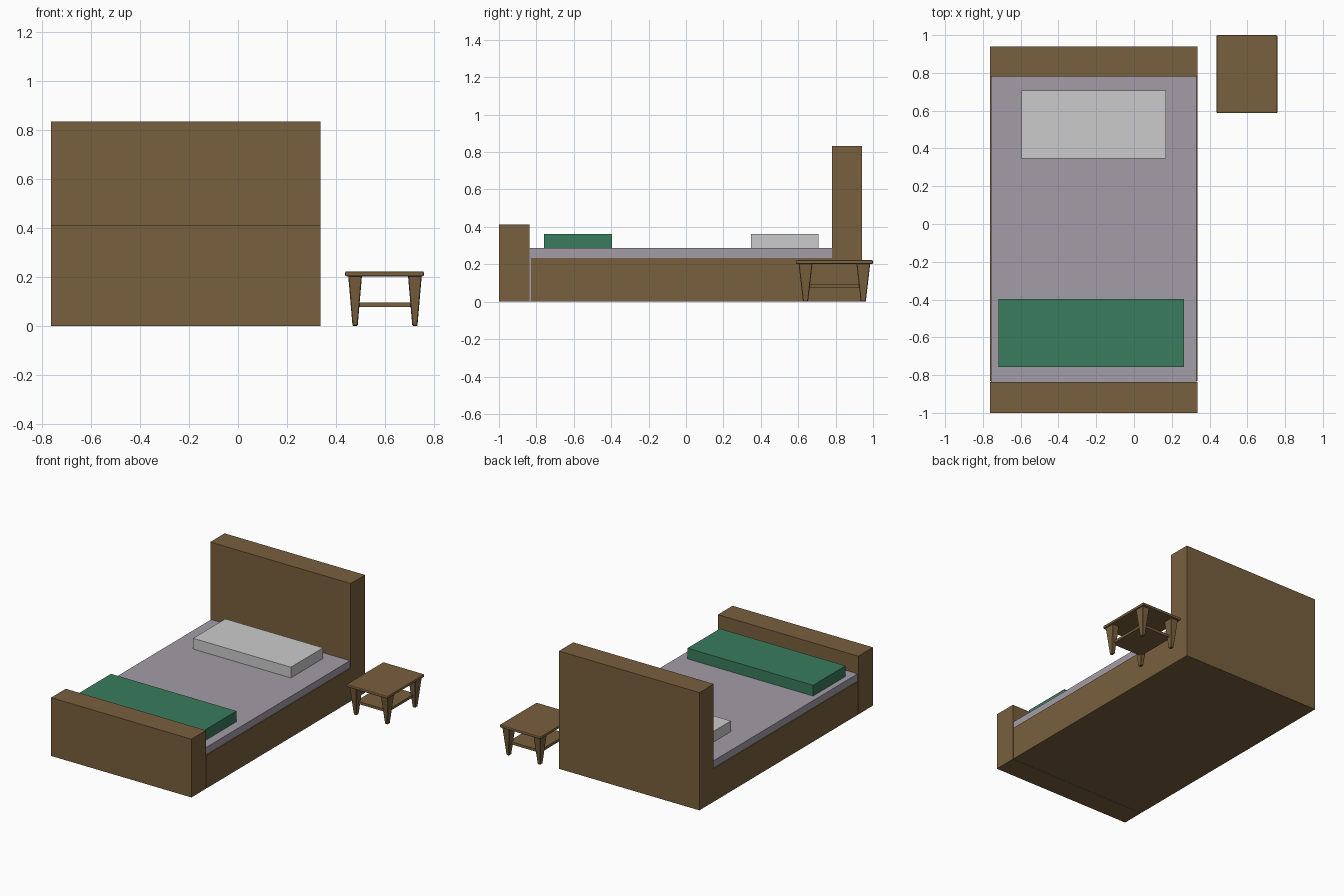
import bpy, bmesh

if "Cube" in bpy.data.objects:
    bpy.data.objects.remove(bpy.data.objects["Cube"])

def material(name, color):
    m = bpy.data.materials.new(name)
    m.diffuse_color = (*color, 1)
    m.use_nodes = True
    m.node_tree.nodes["Principled BSDF"].inputs["Base Color"].default_value = m.diffuse_color
    return m

WOOD = material("wood", (0.19, 0.115, 0.048))
SHEET = material("sheet", (0.37, 0.335, 0.39))
GREEN = material("green_cloth", (0.042, 0.2, 0.11))

def box(name, lo, hi, mat=None, foot=None, bevel=0, segments=1):
    """Box between two corners; foot = (sx, sy) scales the bottom face."""
    bm = bmesh.new()
    bmesh.ops.create_cube(bm, size=1)
    center = [(a + b) / 2 for a, b in zip(lo, hi)]
    size = [b - a for a, b in zip(lo, hi)]
    for v in bm.verts:
        if foot and v.co.z < 0:
            v.co.x *= foot[0]
            v.co.y *= foot[1]
        for i in range(3):
            v.co[i] = center[i] + v.co[i] * size[i]
    mesh = bpy.data.meshes.new(name)
    bm.to_mesh(mesh)
    bm.free()
    ob = bpy.data.objects.new(name, mesh)
    bpy.context.collection.objects.link(ob)
    if mat:
        mesh.materials.append(mat)
    if bevel:
        mod = ob.modifiers.new("bevel", 'BEVEL')
        mod.width = bevel
        mod.segments = segments
    return ob

# Bed
X0, X1 = -0.763, 0.336
box("footboard", (X0, -1.0, 0), (X1, -0.836, 0.412), WOOD)
box("headboard", (X0, 0.78, 0), (X1, 0.94, 0.833), WOOD)
box("bed_frame", (X0, -0.83, 0), (X1, 0.78, 0.235), WOOD)
box("mattress", (X0 + 0.006, -0.836, 0.002), (X1 - 0.006, 0.785, 0.286), SHEET)
box("pillow", (-0.595, 0.348, 0.28), (0.17, 0.708, 0.362))
box("folded_blanket", (-0.717, -0.758, 0.28), (0.265, -0.396, 0.362), GREEN)

# Nightstand
box("nightstand_top", (0.437, 0.587, 0.202), (0.759, 1.0, 0.222), WOOD,
    bevel=0.006, segments=2)
box("nightstand_shelf", (0.478, 0.64, 0.077), (0.722, 0.947, 0.095), WOOD)
for side, x in (("left", 0.478), ("right", 0.722)):
    for end, y in (("front", 0.639), ("back", 0.948)):
        box(f"nightstand_{end}_{side}_leg", (x - 0.028, y - 0.037, 0),
            (x + 0.028, y + 0.037, 0.204), WOOD, foot=(0.38, 0.36), bevel=0.003)
